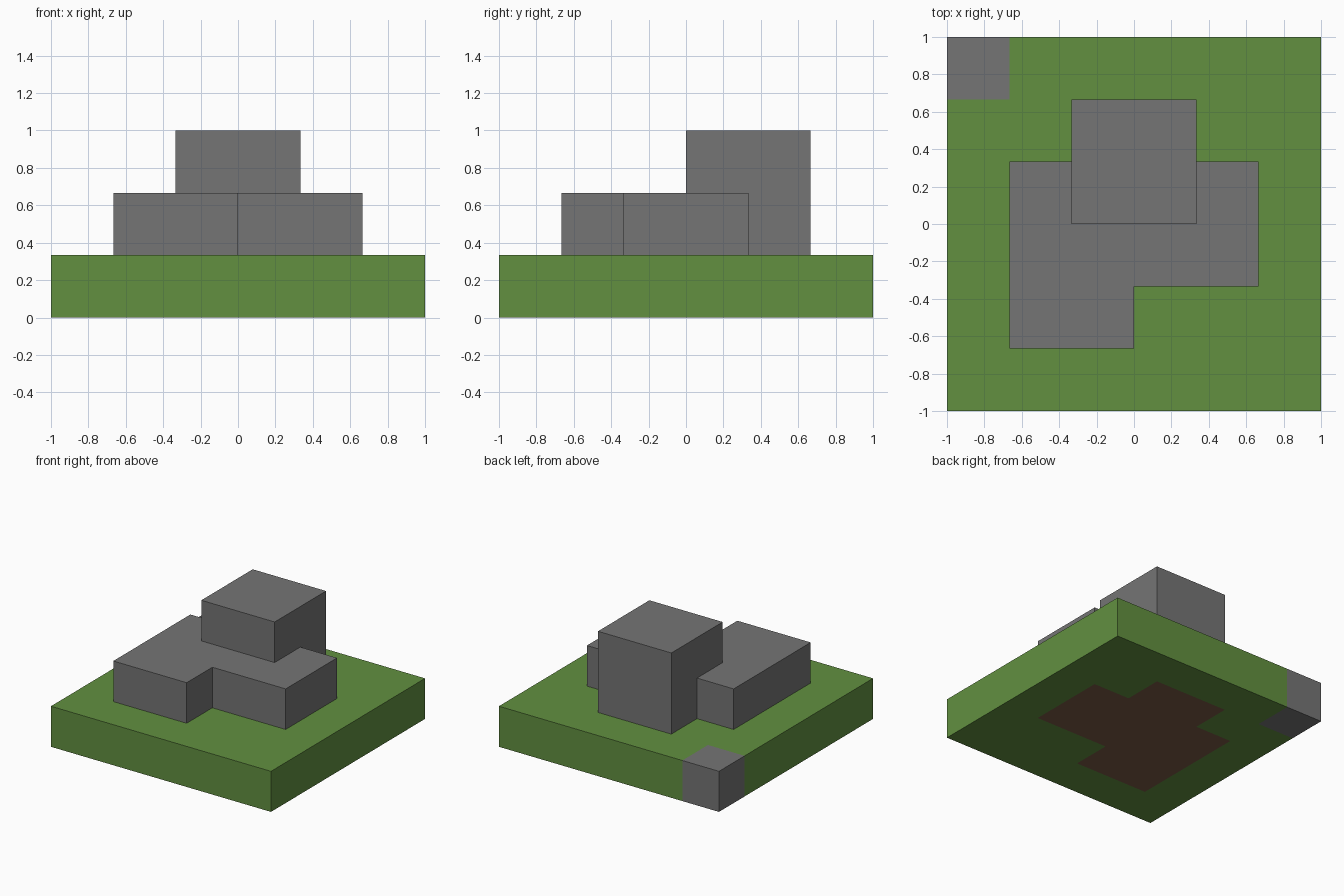
import bpy
import bmesh
from itertools import product
from mathutils import Vector

cube = bpy.data.objects.get("Cube")
if cube:
    bpy.data.objects.remove(cube, do_unlink=True)

CELL = 1 / 3   # edge of one block
HALF = 3       # the ground is six blocks wide


def material(name, color):
    mat = bpy.data.materials.new(name)
    mat.use_nodes = True
    mat.diffuse_color = (*color, 1)
    mat.node_tree.nodes["Principled BSDF"].inputs["Base Color"].default_value = (*color, 1)
    return mat


def blocks(x, y, z):
    """All block cells inside three (start, end) ranges."""
    return set(product(range(*x), range(*y), range(*z)))


def build(name, cells, solid, mat):
    """Mesh the outer faces of the cells, skipping those buried in the solid."""
    bm = bmesh.new()
    for cell in cells:
        center = Vector(cell) + Vector((0.5, 0.5, 0.5))
        for axis, sign in product(range(3), (-1, 1)):
            normal = Vector((0, 0, 0))
            normal[axis] = sign
            if tuple(int(c + n) for c, n in zip(cell, normal)) in solid:
                continue
            u = Vector((0, 0, 0))
            u[(axis + 1) % 3] = 0.5
            v = normal.cross(u)
            mid = center + normal / 2
            corners = (mid - u - v, mid + u - v, mid + u + v, mid - u + v)
            bm.faces.new([bm.verts.new(p * CELL) for p in corners])
    bmesh.ops.remove_doubles(bm, verts=bm.verts, dist=0.001)
    mesh = bpy.data.meshes.new(name)
    bm.to_mesh(mesh)
    bm.free()
    mesh.materials.append(mat)
    bpy.context.collection.objects.link(bpy.data.objects.new(name, mesh))


grass = material("grass green", (0.122, 0.279, 0.051))
stone = material("stone grey", (0.178, 0.178, 0.178))
dirt = material("dirt brown", (0.195, 0.102, 0.062))

# Rock pile: a low stepped ledge and a tall block at the back
ledge = blocks((-2, 2), (-1, 1), (1, 2)) | blocks((-2, 0), (-2, -1), (1, 2))
tower = blocks((-1, 1), (0, 2), (1, 3))
ledge -= tower

# Ground layer: dirt beneath the rocks, one corner stone, grass elsewhere
ground = blocks((-HALF, HALF), (-HALF, HALF), (0, 1))
corner = {(-HALF, HALF - 1, 0)}
soil = {(x, y, 0) for x, y, z in ledge | tower}
turf = ground - corner - soil

solid = ground | ledge | tower
for name, cells, mat in (
    ("grass_ground", turf, grass),
    ("dirt_patch", soil, dirt),
    ("corner_stone", corner, stone),
    ("rock_ledge", ledge, stone),
    ("rock_tower", tower, stone),
):
    build(name, cells, solid, mat)
